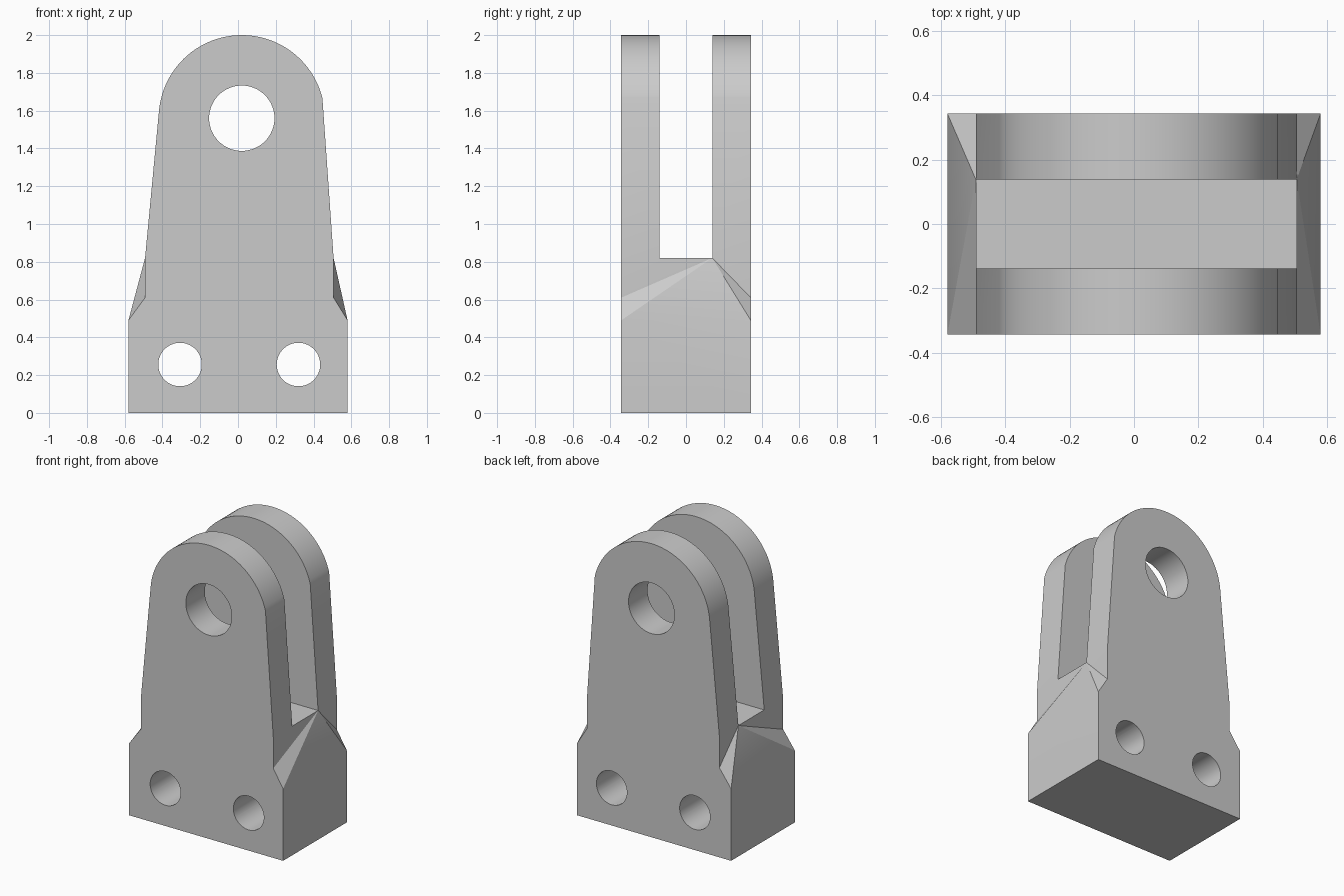
import bpy, bmesh, math
from mathutils import Matrix, Vector

old = bpy.data.objects.get("Cube")
if old:
    bpy.data.objects.remove(old, do_unlink=True)

FRONT, BACK = -0.343, 0.343
SLOT_FRONT, SLOT_BACK, SLOT_Z = -0.139, 0.139, 0.82
LEFT, RIGHT, BASE = -0.492, 0.506, 0.58
EYE_X, EYE_Z, EYE_R = 0.02, 1.56, 0.44

grey = bpy.data.materials.new("plain grey")
grey.use_nodes = True
colour = (0.6, 0.6, 0.6, 1)
grey.diffuse_color = colour
grey.node_tree.nodes["Principled BSDF"].inputs["Base Color"].default_value = colour


def finish(name, bm):
    bmesh.ops.recalc_face_normals(bm, faces=bm.faces)
    mesh = bpy.data.meshes.new(name)
    bm.to_mesh(mesh)
    bm.free()
    mesh.materials.append(grey)
    ob = bpy.data.objects.new(name, mesh)
    bpy.context.collection.objects.link(ob)
    return ob


def extrude_profile(name, points):
    bm = bmesh.new()
    face = bm.faces.new([bm.verts.new((x, FRONT, z)) for x, z in points])
    ext = bmesh.ops.extrude_face_region(bm, geom=[face])
    moved = [v for v in ext["geom"] if isinstance(v, bmesh.types.BMVert)]
    bmesh.ops.translate(bm, verts=moved, vec=(0, BACK - FRONT, 0))
    return finish(name, bm)


def hull(name, points):
    bm = bmesh.new()
    verts = [bm.verts.new(p) for p in points]
    bmesh.ops.convex_hull(bm, input=verts)
    bmesh.ops.dissolve_limit(bm, angle_limit=0.001, verts=bm.verts, edges=bm.edges)
    return finish(name, bm)


def drill(name, x, z, radius):
    bm = bmesh.new()
    turn = Matrix.Translation((x, 0, z)) @ Matrix.Rotation(math.pi / 2, 4, "X")
    bmesh.ops.create_cone(bm, cap_ends=True, segments=64, radius1=radius,
                          radius2=radius, depth=1, matrix=turn)
    return finish(name, bm)


def combine(target, tool, operation):
    tool.hide_render = True
    mod = target.modifiers.new(tool.name, "BOOLEAN")
    mod.operation = operation
    mod.solver = "EXACT"
    mod.object = tool
    bpy.context.view_layer.objects.active = target
    bpy.ops.object.modifier_apply(modifier=mod.name)
    bpy.data.objects.remove(tool, do_unlink=True)


# Tapered upright with a rounded head
start, end, steps = math.radians(14), math.radians(174.5), 48
outline = [(LEFT, 0.2), (RIGHT, 0.2), (RIGHT, SLOT_Z)]
for i in range(steps + 1):
    a = start + (end - start) * i / steps
    outline.append((EYE_X + EYE_R * math.cos(a), EYE_Z + EYE_R * math.sin(a)))
outline.append((LEFT, SLOT_Z))
bracket = extrude_profile("clevis_bracket", outline)

# Wide foot whose faceted shoulders rise to the back corner of the slot
foot = [(x, y, z) for x in (-BASE, BASE) for y in (FRONT, BACK) for z in (0, 0.49)]
foot += [(x, y, 0.61) for x in (LEFT, RIGHT) for y in (FRONT, BACK)]
foot += [(x, SLOT_BACK, SLOT_Z) for x in (LEFT, RIGHT)]
combine(bracket, hull("foot", foot), "UNION")

# Slot between the two plates
slot = [(x, y, z) for x in (-1, 1) for y in (SLOT_FRONT, SLOT_BACK) for z in (SLOT_Z, 3)]
combine(bracket, hull("slot_cutter", slot), "DIFFERENCE")

# Pin hole and two mounting holes
for name, x, z, r in (("pin_hole", EYE_X, EYE_Z, 0.173),
                      ("left_bolt_hole", 0.32, 0.256, 0.115),
                      ("right_bolt_hole", -0.307, 0.256, 0.115)):
    combine(bracket, drill(name, x, z, r), "DIFFERENCE")

bpy.ops.object.select_all(action="DESELECT")
bracket.select_set(True)
bpy.context.view_layer.objects.active = bracket
bpy.ops.object.shade_smooth_by_angle(angle=math.radians(20))
